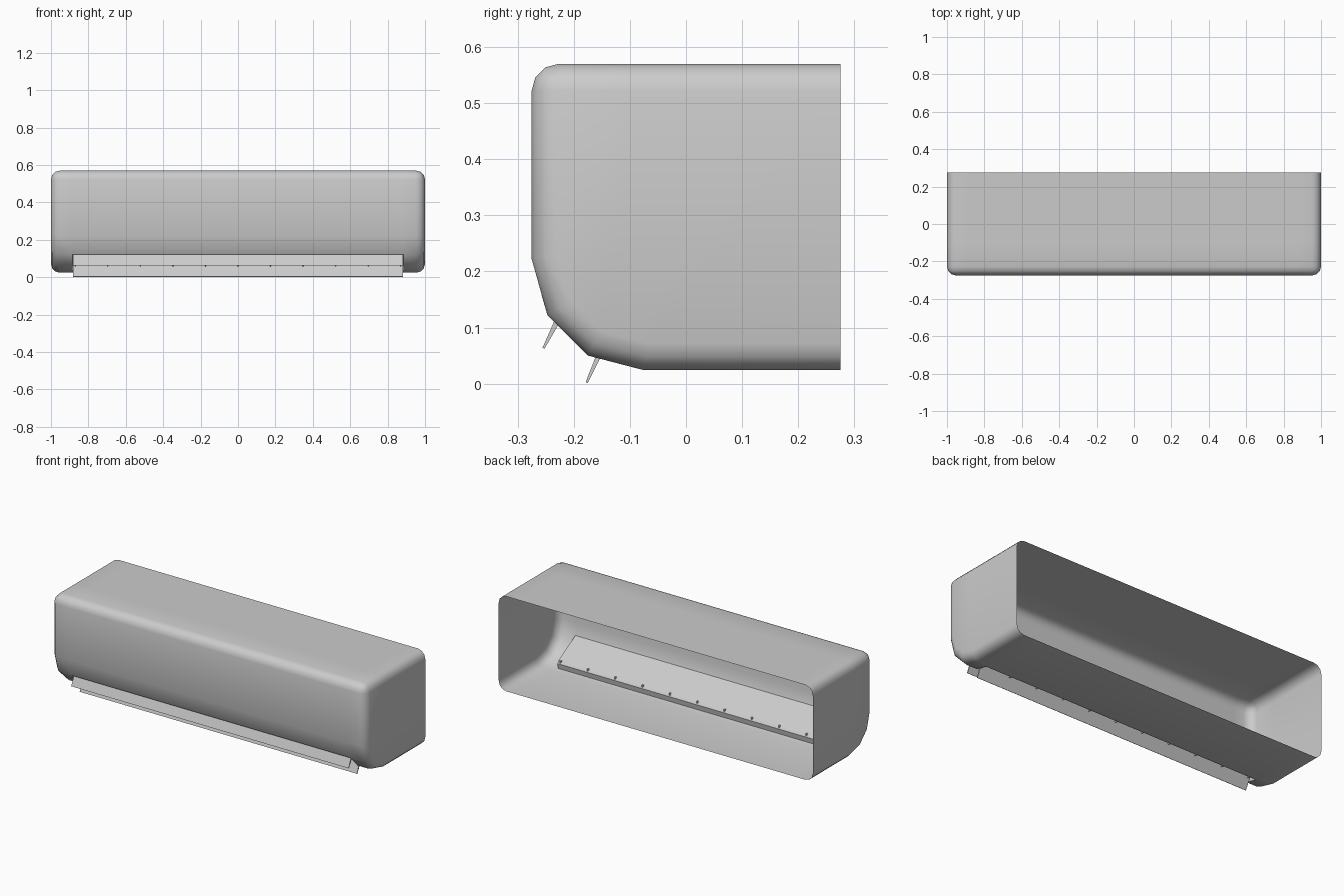
import bpy, bmesh
from math import radians
from mathutils import Vector

if "Cube" in bpy.data.objects:
    bpy.data.objects.remove(bpy.data.objects["Cube"])

SLOT = 0.885      # half width of the air outlet
R = 0.048         # edge rounding of the casing


def finish(bm, name, smooth=None):
    me = bpy.data.meshes.new(name)
    bm.to_mesh(me)
    bm.free()
    ob = bpy.data.objects.new(name, me)
    bpy.context.collection.objects.link(ob)
    if smooth:
        bpy.ops.object.select_all(action='DESELECT')
        ob.select_set(True)
        bpy.context.view_layer.objects.active = ob
        bpy.ops.object.shade_smooth_by_angle(angle=radians(smooth))
    return ob


def prism(profile, x0, x1):
    """Closed y-z profile extruded along x."""
    bm = bmesh.new()
    a, b = [[bm.verts.new((x, y, z)) for y, z in profile] for x in (x0, x1)]
    n = len(profile)
    bm.faces.new(a)
    bm.faces.new(b[::-1])
    for i in range(n):
        j = (i + 1) % n
        bm.faces.new((a[i], b[i], b[j], a[j]))
    bmesh.ops.recalc_face_normals(bm, faces=bm.faces[:])
    return bm


# Casing: open at the back, rounded ends and top front edge
bm = prism([(0.275, 0.57), (-0.275, 0.57), (-0.275, 0.222), (-0.247, 0.122),
            (-0.175, 0.05), (-0.075, 0.024), (0.275, 0.024)], -1, 1)
back = [f for f in bm.faces if all(v.co.y > 0.27 for v in f.verts)]
bmesh.ops.delete(bm, geom=back, context='FACES_ONLY')
bmesh.ops.delete(bm, geom=[e for e in bm.edges if not e.link_faces], context='EDGES')
round_edges = []
for e in bm.edges:
    p, q = e.verts[0].co, e.verts[1].co
    end_edge = abs(p.x - q.x) < 1e-5 and not e.is_boundary
    top_front = p.z > 0.56 and q.z > 0.56 and p.y < -0.27 and q.y < -0.27
    if end_edge or top_front:
        round_edges.append(e)
bmesh.ops.bevel(bm, geom=round_edges, offset=R, segments=3, profile=0.5, affect='EDGES')
# Outlet slot in the lower front
for co, no in (((SLOT, 0, 0), (1, 0, 0)), ((-SLOT, 0, 0), (1, 0, 0)), ((0, -0.1, 0), (0, 1, 0))):
    bmesh.ops.bisect_plane(bm, geom=bm.verts[:] + bm.edges[:] + bm.faces[:],
                           plane_co=co, plane_no=no, dist=1e-5)
hole = []
for f in bm.faces:
    c = f.calc_center_median()
    if abs(c.x) < SLOT and c.z < 0.12 and c.y < -0.1:
        hole.append(f)
bmesh.ops.delete(bm, geom=hole, context='FACES')
finish(bm, "casing", 60)

# Outlet duct: curved inner panel with closed ends behind the slot
duct = [(-0.247, 0.122), (-0.258, 0.16), (-0.2, 0.128), (-0.14, 0.094),
        (-0.105, 0.074), (-0.095, 0.06), (-0.1, 0.0305)]
bm = bmesh.new()
rows = [[bm.verts.new((x, y, z)) for y, z in duct] for x in (-SLOT, SLOT)]
for i in range(1, len(duct) - 1):
    bm.faces.new((rows[0][i], rows[0][i + 1], rows[1][i + 1], rows[1][i]))
for s, r in zip((-1, 1), rows):
    bm.faces.new(r + [bm.verts.new((s * SLOT, -0.175, 0.05))])
bmesh.ops.recalc_face_normals(bm, faces=bm.faces[:])
finish(bm, "outlet_duct", 40)


# Louvers: two tapered slats hanging out of the slot
def louver(name, tip, root):
    t, r = Vector(tip), Vector(root)
    d = (r - t).normalized()
    n = Vector((-d.y, d.x))
    pts = [t + n * 0.002, t - n * 0.002, r - n * 0.006, r + n * 0.006]
    finish(prism([tuple(p) for p in pts], -SLOT + 0.002, SLOT - 0.002), name)


louver("upper_louver", (-0.254, 0.063), (-0.221, 0.128))
louver("lower_louver", (-0.177, 0.002), (-0.142, 0.08))

# Vertical vanes and their pivot pins inside the duct
for i in range(11):
    x = -0.87 + 0.174 * i
    vane = [(-0.2, 0.125), (-0.14, 0.09), (-0.108, 0.07), (-0.112, 0.05), (-0.165, 0.06)]
    finish(prism(vane, x - 0.002, x + 0.002), "vane")
    bm = bmesh.new()
    bmesh.ops.create_cone(bm, cap_ends=True, segments=8, radius1=0.006, radius2=0.006, depth=0.018)
    bmesh.ops.translate(bm, verts=bm.verts[:], vec=(x, -0.104, 0.068))
    finish(bm, "vane_pin", 40)
